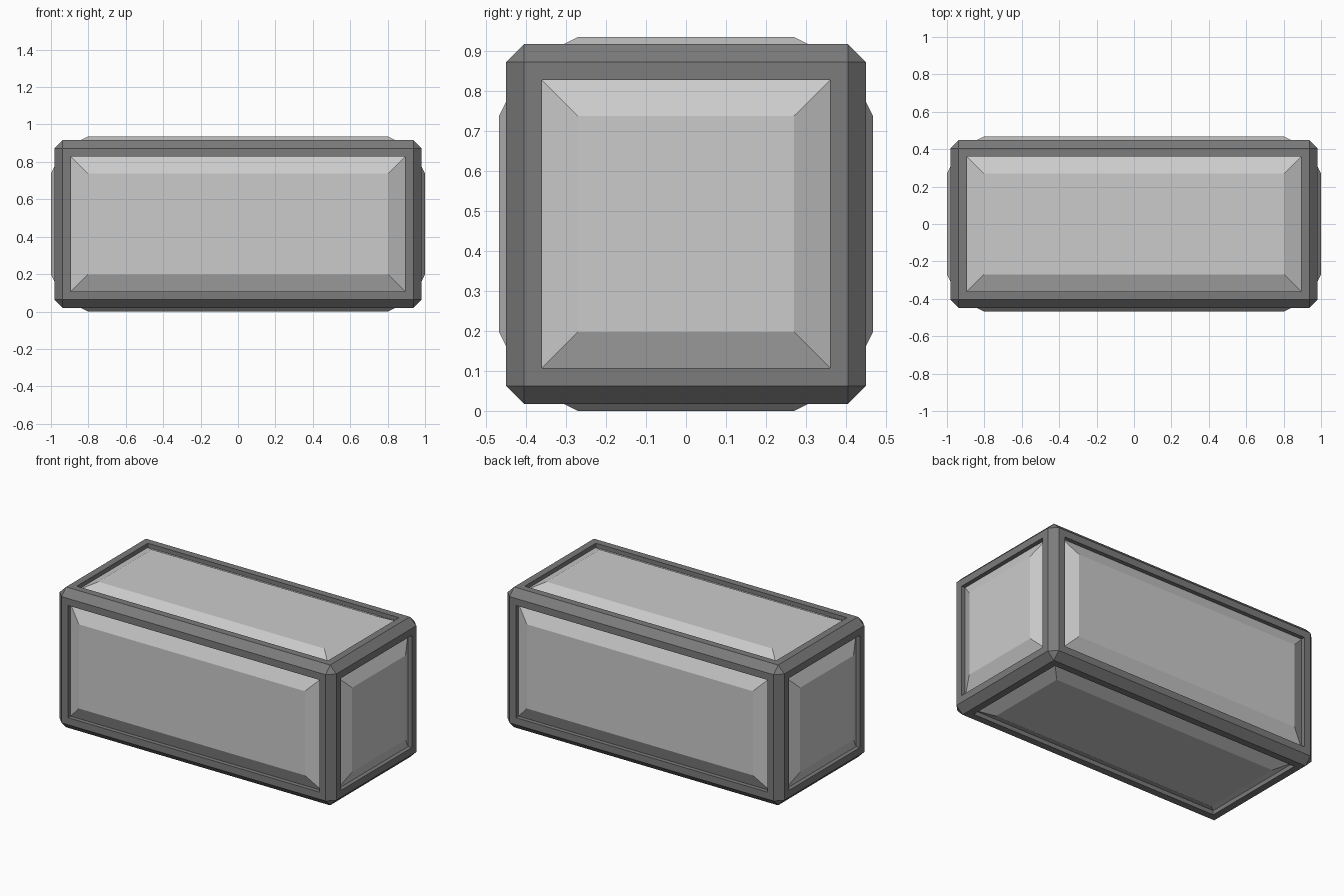
import bpy, bmesh
from mathutils import Vector

if "Cube" in bpy.data.objects:
    bpy.data.objects.remove(bpy.data.objects["Cube"])

HALF = Vector((0.982, 0.45, 0.45))   # frame half sizes
CENTRE = Vector((0, 0, 0.468))
STEP = 0.045                         # chamfer and frame border width
BASE_DEPTH = 0.027                   # panel edge lies this far below the frame
RAISE = 0.018                        # panel face stands this far above the frame


def material(name, value):
    m = bpy.data.materials.new(name)
    m.diffuse_color = (value, value, value, 1)
    m.use_nodes = True
    m.node_tree.nodes["Principled BSDF"].inputs["Base Color"].default_value = m.diffuse_color
    return m


def add_object(name, bm, mat):
    bmesh.ops.recalc_face_normals(bm, faces=bm.faces)
    bmesh.ops.translate(bm, verts=bm.verts, vec=CENTRE)
    mesh = bpy.data.meshes.new(name)
    bm.to_mesh(mesh)
    bm.free()
    mesh.materials.append(mat)
    obj = bpy.data.objects.new(name, mesh)
    bpy.context.collection.objects.link(obj)
    return obj


frame_grey = material("dark grey frame", 0.2)
panel_grey = material("light grey panel", 0.6)

# Frame: chamfered box with a straight-walled opening on every side
bm = bmesh.new()
bmesh.ops.create_cube(bm, size=2)
bmesh.ops.scale(bm, verts=bm.verts, vec=HALF)
bmesh.ops.bevel(bm, geom=bm.edges[:], offset=STEP, offset_type='OFFSET',
                segments=1, profile=0.5, affect='EDGES')
bm.normal_update()
sides = [f for f in bm.faces if max(abs(c) for c in f.normal) > 0.99]
bmesh.ops.inset_individual(bm, faces=sides, thickness=STEP, use_even_offset=True)
walls = bmesh.ops.extrude_discrete_faces(bm, faces=sides)["faces"]
bm.normal_update()
for f in walls:
    bmesh.ops.translate(bm, verts=f.verts, vec=-f.normal * BASE_DEPTH)
bmesh.ops.delete(bm, geom=walls, context='FACES_ONLY')
add_object("frame", bm, frame_grey)


# Panels: raised plates with sloping borders, filling the openings
def panel(name, axis, sign):
    u, v = [a for a in range(3) if a != axis]
    bm = bmesh.new()

    def ring(inset, height):
        verts = []
        for su, sv in ((-1, -1), (1, -1), (1, 1), (-1, 1)):
            p = Vector()
            p[u], p[v] = su * (HALF[u] - inset), sv * (HALF[v] - inset)
            p[axis] = sign * (HALF[axis] + height)
            verts.append(bm.verts.new(p))
        return verts

    low = ring(2 * STEP, -BASE_DEPTH)
    high = ring(4 * STEP, RAISE)
    top = bm.faces.new(high)
    for i in range(4):
        j = (i + 1) % 4
        bm.faces.new((low[i], low[j], high[j], high[i]))
    # make the open shell face outward
    bmesh.ops.recalc_face_normals(bm, faces=bm.faces)
    flip = top.normal[axis] * sign < 0
    obj = add_object(name, bm, panel_grey)
    if flip:
        obj.data.flip_normals()


for axis, names in enumerate((("left_panel", "right_panel"),
                              ("front_panel", "back_panel"),
                              ("bottom_panel", "top_panel"))):
    for name, sign in zip(names, (-1, 1)):
        panel(name, axis, sign)
